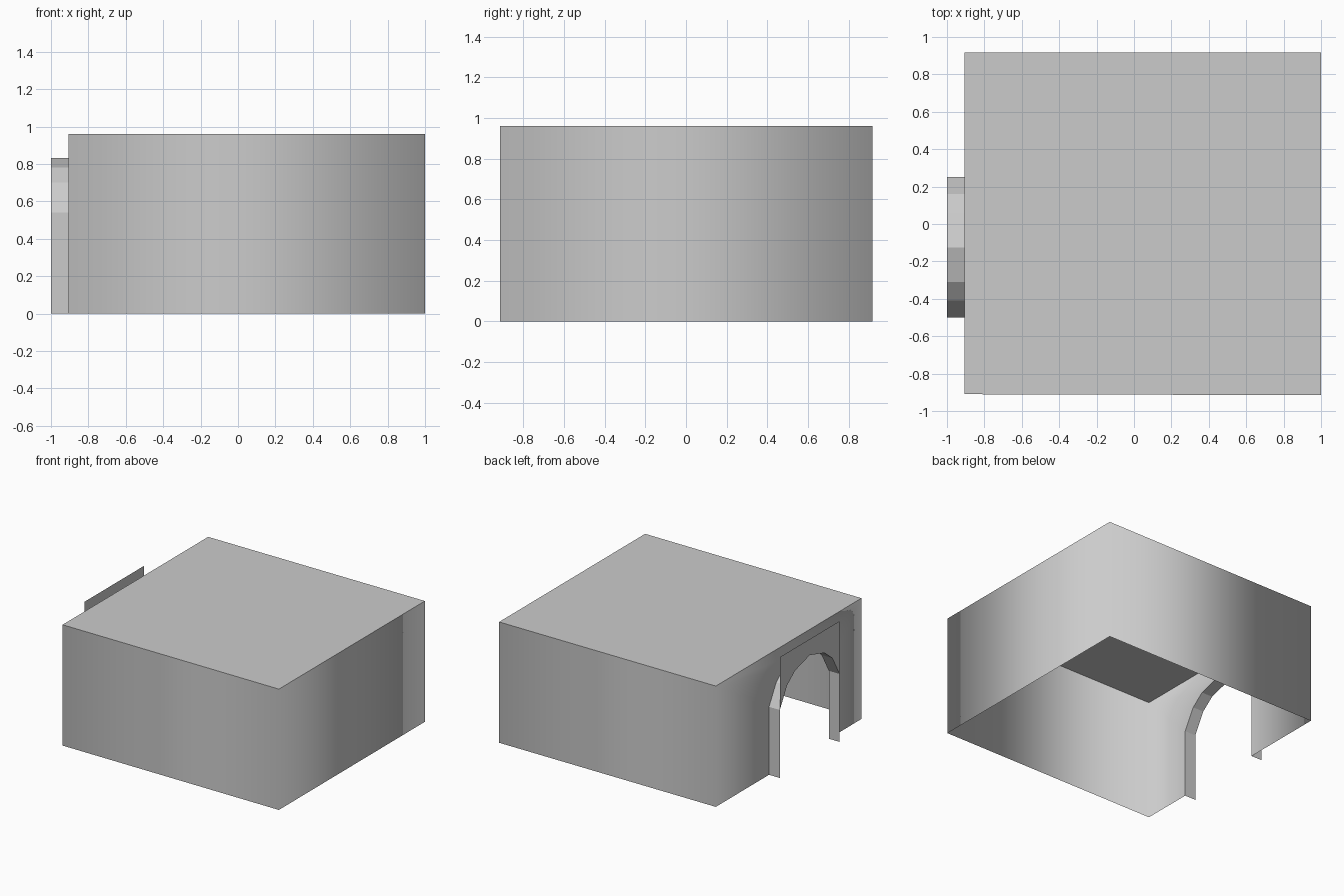
import bpy
import bmesh

if "Cube" in bpy.data.objects:
    bpy.data.objects.remove(bpy.data.objects["Cube"], do_unlink=True)

grey = bpy.data.materials.new("plaster_grey")
grey.use_nodes = True
grey.diffuse_color = (0.6, 0.6, 0.6, 1)
grey.node_tree.nodes["Principled BSDF"].inputs["Base Color"].default_value = (0.6, 0.6, 0.6, 1)

HEIGHT = 0.96
WALL_X, PORCH_X = -0.905, -1.0
ARCH_Y = -0.125


def make_part(name, faces, smooth=False):
    """Build one sheet object from faces given as point lists, sharing vertices."""
    bm = bmesh.new()
    for points in faces:
        face = bm.faces.new([bm.verts.new(p) for p in points])
        face.smooth = smooth
    bmesh.ops.remove_doubles(bm, verts=bm.verts, dist=0.0005)
    mesh = bpy.data.meshes.new(name)
    bm.to_mesh(mesh)
    bm.free()
    mesh.materials.append(grey)
    obj = bpy.data.objects.new(name, mesh)
    bpy.context.collection.objects.link(obj)
    return obj


def at_x(x, profile):
    return [(x, y, z) for y, z in profile]


# Arch outline: half profile mirrored about the arch centre, from back foot to front foot
half = [(0.375, 0), (0.375, 0.54), (0.285, 0.70), (0.185, 0.78)]
arch = [(ARCH_Y + y, z) for y, z in half] + [(ARCH_Y, 0.833)]
arch += [(ARCH_Y - y, z) for y, z in reversed(half)]

# Room walls: three plain sides and one with the arched opening
plan = [(WALL_X, -0.91), (1.0, -0.915), (1.0, 0.918), (WALL_X, 0.918)]
walls = []
for (ax, ay), (bx, by) in zip(plan, plan[1:]):
    walls.append([(ax, ay, 0), (bx, by, 0), (bx, by, HEIGHT), (ax, ay, HEIGHT)])
back_y, front_y = plan[3][1], plan[0][1]
outline = [(back_y, 0)] + arch + [(front_y, 0), (front_y, HEIGHT), (back_y, HEIGHT)]
walls.append(at_x(WALL_X, outline))
make_part("room_walls", walls, smooth=True)

# Flat roof sheet
make_part("roof", [[(x, y, HEIGHT) for x, y in plan]])

# Arch lining running outward from the wall
lining = [[(WALL_X, *a), (PORCH_X, *a), (PORCH_X, *b), (WALL_X, *b)]
          for a, b in zip(arch, arch[1:])]
make_part("arch_lining", lining)

# Panel over the arch at the outer end of the lining
curve = arch[1:-1]
panel = [at_x(PORCH_X, [a, b, (b[0], HEIGHT), (a[0], HEIGHT)])
         for a, b in zip(curve, curve[1:])]
make_part("arch_panel", panel)
